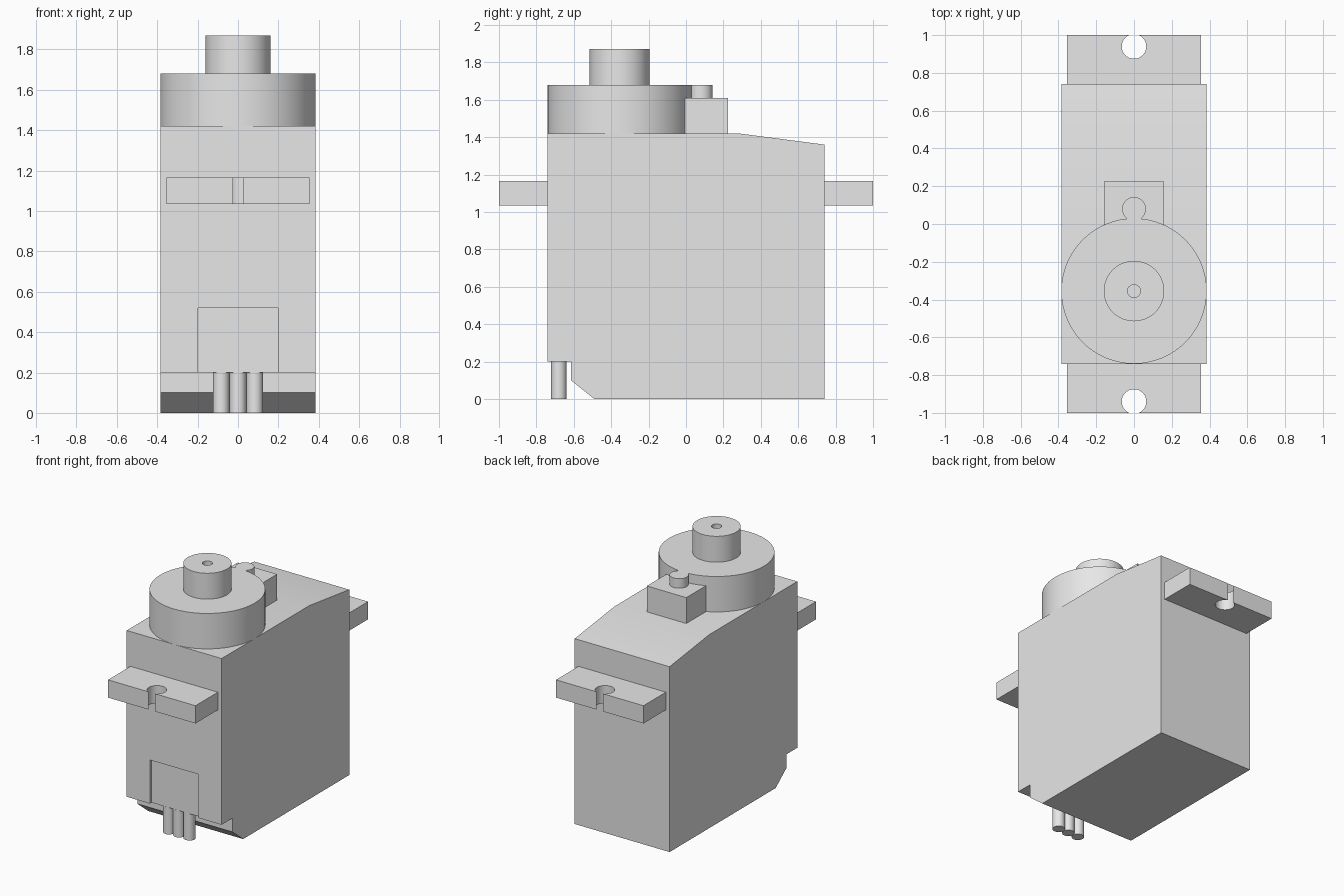
import bpy
import bmesh
from math import radians, sin, cos, asin, sqrt
from mathutils import Matrix, Vector

default = bpy.data.objects.get("Cube")
if default:
    bpy.data.objects.remove(default, do_unlink=True)

GREY = (0.8, 0.8, 0.8, 1.0)
grey = bpy.data.materials.new("plain grey plastic")
grey.use_nodes = True
grey.diffuse_color = GREY
grey.node_tree.nodes["Principled BSDF"].inputs["Base Color"].default_value = GREY


def finish(name, bm):
    """Turn a bmesh into an object, smooth on curves and sharp at corners."""
    bmesh.ops.recalc_face_normals(bm, faces=bm.faces)
    mesh = bpy.data.meshes.new(name)
    bm.to_mesh(mesh)
    bm.free()
    mesh.materials.append(grey)
    mesh.shade_smooth()
    mesh.set_sharp_from_angle(angle=radians(30))
    obj = bpy.data.objects.new(name, mesh)
    bpy.context.collection.objects.link(obj)
    return obj


def prism(name, points, offset):
    """Extrude a closed outline along an offset vector."""
    bm = bmesh.new()
    face = bm.faces.new([bm.verts.new(p) for p in points])
    new = bmesh.ops.extrude_face_region(bm, geom=[face], use_keep_orig=True)["geom"]
    bmesh.ops.translate(bm, vec=Vector(offset),
                        verts=[v for v in new if isinstance(v, bmesh.types.BMVert)])
    return finish(name, bm)


def box(name, low, high):
    (x0, y0, z0), (x1, y1, z1) = low, high
    corners = [(x0, y0, z0), (x1, y0, z0), (x1, y1, z0), (x0, y1, z0)]
    return prism(name, corners, (0, 0, z1 - z0))


def cylinder(name, x, y, z0, z1, radius, segments=64):
    bm = bmesh.new()
    bmesh.ops.create_cone(bm, cap_ends=True, segments=segments, radius1=radius,
                          radius2=radius, depth=z1 - z0,
                          matrix=Matrix.Translation((x, y, (z0 + z1) / 2)))
    return finish(name, bm)


def lathe(name, x, y, profile, segments=64):
    """Spin a radius and height profile about a vertical axis."""
    bm = bmesh.new()
    verts = [bm.verts.new((x + r, y, z)) for r, z in profile]
    edges = [bm.edges.new(pair) for pair in zip(verts, verts[1:])]
    bmesh.ops.spin(bm, geom=verts + edges, cent=(x, y, 0), axis=(0, 0, 1),
                   angle=radians(360), steps=segments)
    bmesh.ops.remove_doubles(bm, verts=bm.verts, dist=0.0001)
    return finish(name, bm)


HALF_WIDTH = 0.385
HALF_LENGTH = 0.74
TOP = 1.42

# Case: side profile with a sloping rear top and a notch under the front
side = [(-HALF_LENGTH, 0.2), (-0.615, 0.2), (-0.615, 0.1), (-0.49, 0),
        (HALF_LENGTH, 0), (HALF_LENGTH, 1.36), (0.28, TOP), (-HALF_LENGTH, TOP)]
case = prism("case", [(-HALF_WIDTH, y, z) for y, z in side], (2 * HALF_WIDTH, 0, 0))

# Shallow panel cut into the front, open at its lower edge
cutter = box("panel_cutter", (-0.197, -0.8, 0.15), (0.197, -0.72, 0.52))
cutter.hide_render = True
cut = case.modifiers.new("panel", "BOOLEAN")
cut.operation = "DIFFERENCE"
cut.solver = "EXACT"
cut.object = cutter
bpy.context.view_layer.objects.active = case
bpy.ops.object.modifier_apply(modifier=cut.name)
bpy.data.objects.remove(cutter, do_unlink=True)

# Mounting tabs: the screw hole just breaks through the outer edge
HOLE_Y, HOLE_R, TAB_X = 0.94, 0.065, 0.355
gap = asin(sqrt(HOLE_R ** 2 - (1 - HOLE_Y) ** 2) / HOLE_R)
STEPS = 40
for name, sign in (("front_tab", -1), ("rear_tab", 1)):
    outline = [(-TAB_X, 1), (-TAB_X, HALF_LENGTH), (TAB_X, HALF_LENGTH), (TAB_X, 1)]
    for i in range(STEPS + 1):
        a = gap + (radians(360) - 2 * gap) * i / STEPS
        outline.append((HOLE_R * sin(a), HOLE_Y + HOLE_R * cos(a)))
    prism(name, [(x, sign * y, 1.035) for x, y in outline], (0, 0, 0.13))

# Gear housing and the output shaft with its screw hole
AXIS_Y = -0.355
cylinder("gear_housing", 0, AXIS_Y, TOP, 1.68, HALF_WIDTH)
lathe("output_shaft", 0, AXIS_Y,
      [(0.16, 1.68), (0.16, 1.87), (0.034, 1.87), (0.034, 1.77), (0, 1.77)])

# Small gear block and pin behind the housing
box("gear_block", (-0.16, -0.1, TOP), (0.16, 0.225, 1.61))
cylinder("gear_pin", 0, 0.08, 1.61, 1.68, 0.063, 32)

# Three cable ends in the notch
for name, x in (("right_cable", -0.083), ("middle_cable", 0), ("left_cable", 0.083)):
    cylinder(name, x, -0.68, 0, 0.2, 0.041, 32)
